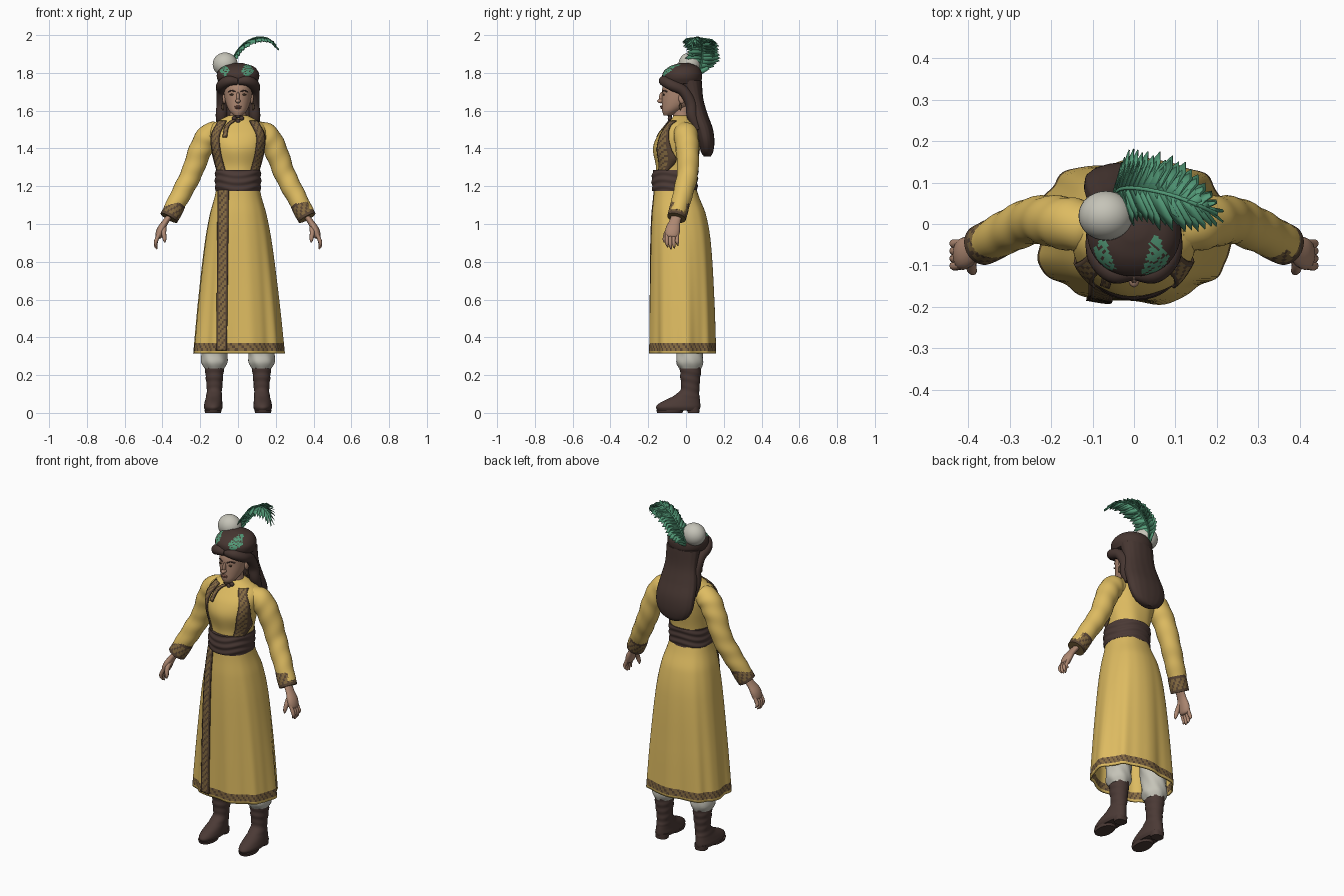
import bpy, bmesh, math, random
from mathutils import Vector
from math import sin, cos, pi, radians

random.seed(4)
cube = bpy.data.objects.get("Cube")
if cube:
    bpy.data.objects.remove(cube)
made = []


def material(name, r, g, b):
    m = bpy.data.materials.new(name)
    m.use_nodes = True
    m.diffuse_color = (r, g, b, 1)
    bsdf = next(n for n in m.node_tree.nodes if n.type == 'BSDF_PRINCIPLED')
    bsdf.inputs["Base Color"].default_value = (r, g, b, 1)
    bsdf.inputs["Roughness"].default_value = 0.8
    return m


YELLOW = material("yellow cloth", 0.73, 0.50, 0.12)
TRIM = material("ochre trim", 0.24, 0.15, 0.055)
DARK = material("dark trim", 0.10, 0.06, 0.035)
LEATHER = material("brown leather", 0.07, 0.042, 0.036)
HAIR = material("dark brown hair", 0.062, 0.037, 0.031)
SKIN = material("skin", 0.43, 0.25, 0.17)
LIPS = material("lips", 0.32, 0.14, 0.10)
WHITE = material("off white cloth", 0.56, 0.55, 0.48)
GREEN = material("green feather", 0.085, 0.32, 0.185)


def finish(name, bm, mats, solid=0, offset=0):
    bmesh.ops.recalc_face_normals(bm, faces=bm.faces)
    me = bpy.data.meshes.new(name)
    bm.to_mesh(me)
    bm.free()
    for m in mats:
        me.materials.append(m)
    ob = bpy.data.objects.new(name, me)
    bpy.context.collection.objects.link(ob)
    if solid:
        mod = ob.modifiers.new("thickness", 'SOLIDIFY')
        mod.thickness, mod.offset = solid, offset
    made.append(ob)
    return ob


def grid(name, fn, nv, nu, mats, closed=True, caps=True, rule=None, solid=0, offset=0):
    """Surface through fn(row, column); rule(centre, row, column) picks the material."""
    bm = bmesh.new()
    rows = [[bm.verts.new(fn(i, j)) for j in range(nu if closed else nu + 1)] for i in range(nv + 1)]
    for i in range(nv):
        for j in range(nu):
            k = (j + 1) % len(rows[i])
            f = bm.faces.new((rows[i][j], rows[i][k], rows[i + 1][k], rows[i + 1][j]))
            if rule:
                f.material_index = rule(f.calc_center_median(), i, j)
    if closed and caps:
        bm.faces.new(rows[0])
        bm.faces.new(rows[-1])
    return finish(name, bm, mats, solid, offset)


def sample(rows, t):
    """Smooth interpolation of a table keyed by its first column."""
    n = len(rows) - 1
    t = min(max(t, rows[0][0]), rows[-1][0])
    k = max(i for i in range(n) if rows[i][0] <= t)

    def slope(i):
        a, b = rows[max(i - 1, 0)], rows[min(i + 1, n)]
        return (Vector(b[1:]) - Vector(a[1:])) / (b[0] - a[0])
    h = rows[k + 1][0] - rows[k][0]
    u = (t - rows[k][0]) / h
    p, q = Vector(rows[k][1:]), Vector(rows[k + 1][1:])
    return (p * (1 + 2 * u) * (1 - u) ** 2 + q * u * u * (3 - 2 * u)
            + slope(k) * h * u * (1 - u) ** 2 + slope(k + 1) * h * u * u * (u - 1))


def shape(rows, power=1.0, fold=lambda th, z: 0):
    """Rows are height, centre x, half width, front y, back y."""
    def at(th, z, grow=0.0):
        cx, a, yf, yb = sample(rows, z)
        k = 1 + fold(th, z)
        c, s = (math.copysign(abs(v) ** power, v) for v in (cos(th), sin(th)))
        return Vector((cx + (a + grow) * k * c, (yf + yb) / 2 + ((yb - yf) / 2 + grow) * k * s, z))
    at.low, at.high = rows[0][0], rows[-1][0]
    return at


def loft(name, at, nv, nu, mats, **kw):
    dz = (at.high - at.low) / nv
    return grid(name, lambda i, j: at(2 * pi * j / nu, at.low + dz * i), nv, nu, mats, **kw)


def on_front(at, x, z, grow=0.0):
    lo, hi = -pi, 0
    for _ in range(25):
        mid = (lo + hi) / 2
        lo, hi = (mid, hi) if at(mid, z).x < x else (lo, mid)
    return at(lo, z, grow)


def woven(last):
    return lambda c, i, j: 1 if j in (0, last) or (i + j) % 3 == 0 else 0


def strip(name, at, path, width, nv, nu=6):
    """Trim band lying on the front of a shape; path rows are t, x, z."""
    def fn(i, j):
        x, z = sample(path, i / nv)
        return on_front(at, x + width * (j / nu - 0.5), z, 0.005)
    grid(name, fn, nv, nu, [TRIM, DARK], closed=False, rule=woven(nu - 1), solid=0.007)


def tube(name, pts, mats, nv=16, nu=16, flat=1.0, ripple=0.0, rule=None):
    """Round limb; each point is x, y, z, radius."""
    rows = [(i / (len(pts) - 1), *p) for i, p in enumerate(pts)]

    def fn(i, j):
        t = i / nv
        p = sample(rows, t)
        d = (sample(rows, t + 0.02) - sample(rows, t - 0.02)).xyz.normalized()
        side = d.cross(Vector((0, 1, 0))).normalized()
        a = 2 * pi * j / nu
        r = max(p[3], 0.001) * (1 + ripple * sin(t * 38 + 2 * sin(a + 1)))
        return p.xyz + (side * cos(a) * flat + side.cross(d) * sin(a)) * r
    return grid(name, fn, nv, nu, mats, rule=rule)


def ball(name, loc, scale, mat, seg=20):
    bm = bmesh.new()
    bmesh.ops.create_uvsphere(bm, u_segments=seg, v_segments=seg // 2, radius=1)
    for v in bm.verts:
        v.co = Vector(a * b for a, b in zip(v.co, scale)) + Vector(loc)
    return finish(name, bm, [mat])


# Coat skirt with folds and a woven hem
skirt = shape([(0.315, 0, 0.238, -0.19, 0.155), (0.6, 0, 0.212, -0.188, 0.147), (0.9, 0, 0.177, -0.185, 0.13),
               (1.05, 0, 0.15, -0.18, 0.105), (1.14, 0, 0.125, -0.172, 0.07), (1.2, 0, 0.112, -0.168, 0.05)], 0.85,
              lambda th, z: (1.2 - z) * (0.032 * sin(9 * th + 0.6) + 0.022 * sin(5 * th + 2) + 0.01 * sin(17 * th)))
loft("coat_skirt", skirt, 64, 132, [YELLOW, TRIM, DARK], caps=False, solid=0.008, offset=-1,
     rule=lambda c, i, j: 0 if i == 0 or i > 3 else (2 if (i + j) % 3 == 0 else 1))
strip("coat_front_trim", skirt, [(0, -0.075, 1.18), (0.5, -0.08, 0.75), (1, -0.085, 0.33)], 0.055, 70)

# Coat upper body with its borders
torso = shape([(1.18, 0, 0.108, -0.168, 0.05), (1.3, 0, 0.115, -0.158, 0.06), (1.4, 0, 0.137, -0.174, 0.075),
               (1.47, 0, 0.15, -0.15, 0.077), (1.525, 0, 0.14, -0.105, 0.065), (1.555, 0, 0.09, -0.078, 0.045),
               (1.575, 0, 0.05, -0.065, 0.025)], 0.9,
              lambda th, z: 0.012 * sin(7 * th + 14 * z) * min(1, (1.58 - z) * 4))
loft("coat_body", torso, 32, 64, [YELLOW])
for s, side in ((1, "left"), (-1, "right")):
    strip(side + "_chest_trim", torso, [(0, s * 0.08, 1.545), (0.3, s * 0.115, 1.47), (0.6, s * 0.11, 1.38),
                                        (1, s * 0.085, 1.28)], 0.042, 26)
strip("collar_flap_trim", torso, [(0, -0.01, 1.555), (0.5, -0.055, 1.52), (1, -0.068, 1.46)], 0.022, 14, 4)

# Wrapped sash
sash = shape([(1.175, 0, 0.12, -0.178, 0.06), (1.23, 0, 0.122, -0.182, 0.062), (1.285, 0, 0.12, -0.176, 0.066)], 0.9,
             lambda th, z: 0.02 * sin(z * 170 + 1.5 * sin(3 * th)))
loft("sash", sash, 24, 64, [LEATHER])

# Collar and clasp
collar = shape([(1.54, 0, 0.062, -0.078, 0.035), (1.575, 0, 0.05, -0.068, 0.025)])
loft("collar", collar, 4, 32, [TRIM, DARK], rule=lambda c, i, j: (i + j) % 2)
for x, z in ((0, 1.545), (-0.02, 1.56), (0.02, 1.56), (0, 1.572), (0, 1.525)):
    ball("collar_clasp", (x, -0.085, z), (0.013, 0.012, 0.012), LEATHER, 12)

# Arms, cuffs and hands
for s, side in ((1, "left"), (-1, "right")):
    def limb(name, pts, mats, **kw):
        return tube(side + "_" + name, [(s * x, y, z, r) for x, y, z, r in pts], mats, **kw)

    limb("sleeve", [(0.10, -0.01, 1.485, 0.06), (0.155, 0, 1.465, 0.064), (0.202, 0.008, 1.385, 0.061),
                    (0.245, 0.008, 1.27, 0.056), (0.298, -0.015, 1.165, 0.053), (0.358, -0.045, 1.055, 0.047)],
         [YELLOW], nv=48, nu=24, ripple=0.025)
    limb("cuff", [(0.326, -0.03, 1.108, 0.05), (0.345, -0.04, 1.07, 0.051), (0.366, -0.05, 1.032, 0.05)],
         [TRIM, DARK], nv=6, nu=30, rule=lambda c, i, j: 1 if i in (0, 5) or (i + j) % 3 == 0 else 0)
    limb("palm", [(0.36, -0.048, 1.045, 0.028), (0.385, -0.06, 1.01, 0.03), (0.408, -0.07, 0.97, 0.039),
                  (0.42, -0.075, 0.935, 0.034), (0.424, -0.076, 0.925, 0.015)], [SKIN], flat=0.55)
    for k in range(4):
        y, drop = -0.1 + 0.018 * k, (0.01, 0, 0.004, 0.018)[k]
        limb("finger", [(0.416, y, 0.95, 0.01), (0.432, y - 0.002, 0.915, 0.0105),
                        (0.436, y, 0.885 + drop, 0.009), (0.428, y + 0.003, 0.867 + drop, 0.003)], [SKIN], nu=10)
    limb("thumb", [(0.392, -0.075, 0.99, 0.014), (0.393, -0.103, 0.955, 0.013),
                   (0.389, -0.114, 0.92, 0.01), (0.387, -0.115, 0.902, 0.003)], [SKIN], nu=10)

# Trousers and boots
for s, side in ((1, "left"), (-1, "right")):
    x = s * 0.125
    trouser = shape([(0.235, x, 0.052, -0.035, 0.08), (0.265, x, 0.068, -0.052, 0.092), (0.31, x, 0.068, -0.05, 0.09),
                     (0.7, x * 0.75, 0.075, -0.07, 0.07)], 1,
                    lambda th, z: 0.03 * sin(6 * th + 50 * z))
    loft(side + "_trouser", trouser, 40, 32, [WHITE])
    boot = shape([(0.012, x * 1.05, 0.042, -0.15, 0.07), (0.03, x * 1.05, 0.05, -0.16, 0.076),
                  (0.055, x * 1.04, 0.047, -0.135, 0.075), (0.085, x * 1.02, 0.042, -0.075, 0.072),
                  (0.12, x, 0.04, -0.03, 0.07), (0.19, x, 0.046, -0.03, 0.076), (0.255, x, 0.053, -0.034, 0.083)], 0.95,
                 lambda th, z: 0.025 * sin(z * 150 + 2 * sin(th)) if z > 0.08 else 0)
    loft(side + "_boot", boot, 40, 32, [LEATHER])
    heel = shape([(0, x * 1.03, 0.034, 0.01, 0.07), (0.03, x * 1.03, 0.038, 0.0, 0.073)], 0.8)
    loft(side + "_boot_heel", heel, 2, 24, [LEATHER])
    sole = shape([(0, x * 1.06, 0.042, -0.152, -0.02), (0.016, x * 1.06, 0.046, -0.158, -0.01)], 0.9)
    loft(side + "_boot_sole", sole, 2, 24, [LEATHER])

# Neck, head and face
loft("neck", shape([(1.53, 0, 0.05, -0.065, 0.03), (1.6, 0, 0.042, -0.07, 0.02), (1.66, 0, 0.045, -0.08, 0.02)]),
     8, 24, [SKIN])
head = shape([(1.575, 0, 0.022, -0.118, -0.075), (1.595, 0, 0.043, -0.126, -0.035), (1.63, 0, 0.061, -0.128, 0.02),
              (1.68, 0, 0.072, -0.127, 0.055), (1.73, 0, 0.074, -0.123, 0.065), (1.8, 0, 0.055, -0.09, 0.05)])
loft("head", head, 28, 40, [SKIN])
ball("nose_tip", (0, -0.132, 1.651), (0.014, 0.021, 0.012), SKIN)
ball("nose_bridge", (0, -0.127, 1.67), (0.009, 0.016, 0.03), SKIN)
ball("upper_lip", (0, -0.129, 1.622), (0.02, 0.008, 0.005), LIPS)
ball("lower_lip", (0, -0.128, 1.614), (0.017, 0.008, 0.005), LIPS)
for s, side in ((1, "left"), (-1, "right")):
    ball(side + "_eye", on_front(head, s * 0.031, 1.685), (0.013, 0.005, 0.005), DARK)
    tube(side + "_eyebrow", [(*on_front(head, s * px, pz), 0.0035) for px, pz in
                             ((0.014, 1.7), (0.033, 1.707), (0.052, 1.7))], [HAIR], nu=8)
    ball(side + "_ear", (s * 0.073, -0.022, 1.665), (0.01, 0.018, 0.028), SKIN)
    ball(side + "_earring", (s * 0.08, -0.03, 1.62), (0.007, 0.007, 0.02), DARK, 12)
    # Hair sweeping from the parting past the temple
    tube(side + "_hair_sweep", [(s * 0.002, -0.118, 1.755, 0.018), (s * 0.05, -0.116, 1.757, 0.027),
                                (s * 0.085, -0.075, 1.735, 0.029), (s * 0.087, -0.015, 1.705, 0.028),
                                (s * 0.083, 0.025, 1.64, 0.03), (s * 0.088, 0.035, 1.57, 0.03),
                                (s * 0.09, 0.065, 1.5, 0.02)], [HAIR], nv=36)

# Long hair at the back
hair = shape([(1.357, 0, 0.03, 0.095, 0.13), (1.375, 0, 0.075, 0.082, 0.142), (1.43, 0, 0.112, 0.065, 0.15),
              (1.5, 0, 0.12, 0.045, 0.143), (1.58, 0, 0.112, 0.015, 0.115), (1.66, 0, 0.098, 0.0, 0.092),
              (1.76, 0, 0.1, -0.04, 0.083)], 0.9, lambda th, z: 0.008 * sin(16 * th))
loft("back_hair", hair, 40, 64, [HAIR])

# Hat with embroidered leaves
hat = shape([(1.745, 0, 0.1, -0.118, 0.078), (1.775, 0, 0.112, -0.126, 0.085), (1.805, 0, 0.108, -0.12, 0.082),
             (1.835, 0, 0.08, -0.085, 0.06), (1.852, 0, 0.025, -0.035, 0.015)], 0.95)


def leaf_spots(c, i, j):
    near = any(abs(c.x - x) + 0.8 * abs(c.z - 1.812) < r for x, r in ((-0.07, 0.028), (0.05, 0.036)))
    return 1 if near and c.y < -0.03 and random.random() < 0.85 else 0


loft("hat", hat, 30, 80, [HAIR, GREEN], rule=leaf_spots)

# Pompom and plume
ball("pompom", (-0.068, 0.02, 1.845), (0.066, 0.06, 0.063), WHITE, 32)
spine = [(0, -0.05, 0.065, 1.80), (0.2, -0.03, 0.085, 1.87), (0.45, 0.02, 0.085, 1.945), (0.7, 0.09, 0.07, 1.985),
         (0.88, 0.155, 0.045, 1.982), (1, 0.2, 0.025, 1.945)]
tube("plume_quill", [(*p[1:], 0.005) for p in spine], [GREEN], nu=8)
bm = bmesh.new()
for i in range(20):
    t = i / 20
    along = (sample(spine, t + 0.05) - sample(spine, t)).normalized()
    for s in (-1, 1):
        base = sample(spine, t)
        reach = (0.1 if s > 0 else 0.095) * min(1, 0.55 + 2 * t) * (1 - t ** 4) * random.uniform(0.85, 1.1)
        out = Vector((0.1, s, -0.22)).normalized() * reach + along * 0.045
        across = along * 0.017
        lift = Vector((0, 0, random.uniform(-0.004, 0.004)))
        outline = (base - across, base + out * 0.55 - across * 1.1 + lift, base + out - Vector((0, 0, 0.012)),
                   base + out * 0.7 + across + lift, base + across)
        bm.faces.new([bm.verts.new(p) for p in outline])
finish("plume", bm, [GREEN], 0.003)

# Smooth shading with crisp edges
bpy.ops.object.select_all(action='DESELECT')
for ob in made:
    ob.select_set(True)
bpy.context.view_layer.objects.active = made[0]
bpy.ops.object.shade_smooth_by_angle(angle=radians(45))
